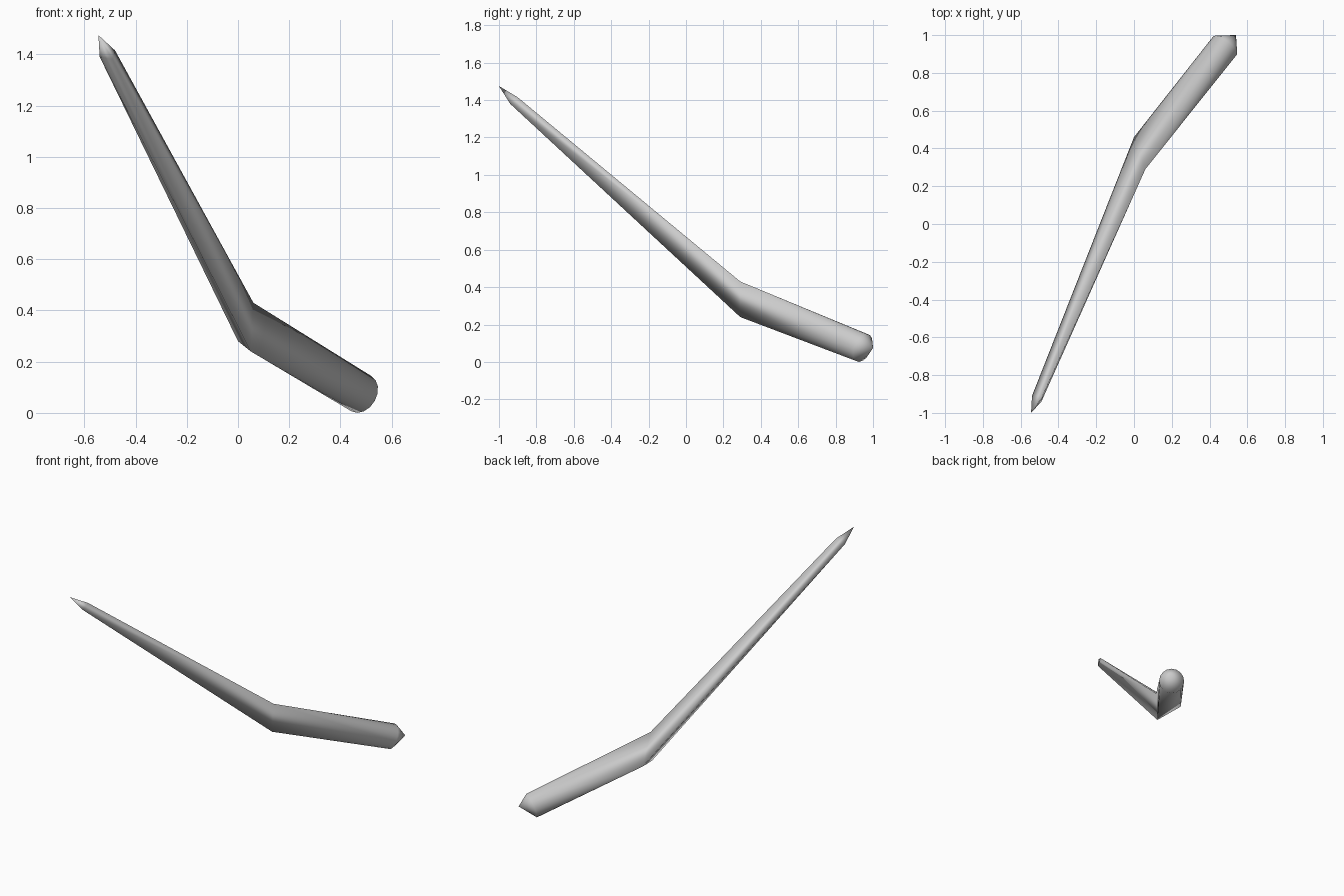
import bpy, bmesh, math
from mathutils import Vector

if "Cube" in bpy.data.objects:
    bpy.data.objects.remove(bpy.data.objects["Cube"])

bm = bmesh.new()


def verts(points):
    return [bm.verts.new(p) for p in points]


def circle(centre, axis, radius, sides):
    """Points of a circle perpendicular to an axis."""
    q = Vector(axis).to_track_quat('Z', 'Y')
    return [Vector(centre) + q @ Vector((radius * math.cos(2 * math.pi * i / sides),
                                         radius * math.sin(2 * math.pi * i / sides), 0))
            for i in range(sides)]


# Three-cornered sections at the thin end and the bend, round thick end
tip = verts([(-0.545, -1.0, 1.475)])
thin = verts([(-0.48, -0.90, 1.415), (-0.54, -0.91, 1.39), (-0.49, -0.94, 1.38)])
bend = verts([(0.06, 0.29, 0.43), (0.0, 0.46, 0.28), (0.05, 0.29, 0.24)])
rim = verts(circle((0.482, 0.945, 0.075), (0.577, 0.75, -0.33), 0.079, 16))
cap = verts([(0.54, 1.0, 0.075)])

# Skin each straight stretch, then open the wall between the two
for part in (tip + thin, thin + bend, bend + rim + cap):
    bmesh.ops.convex_hull(bm, input=part)
inner = [f for f in bm.faces
         if all(v in bend for v in f.verts) or all(v in thin for v in f.verts)]
bmesh.ops.delete(bm, geom=inner, context='FACES_ONLY')
bmesh.ops.recalc_face_normals(bm, faces=bm.faces[:])
for f in bm.faces:
    f.smooth = True

mesh = bpy.data.meshes.new("bent_stick")
bm.to_mesh(mesh)
bm.free()
stick = bpy.data.objects.new("bent_stick", mesh)
bpy.context.collection.objects.link(stick)
